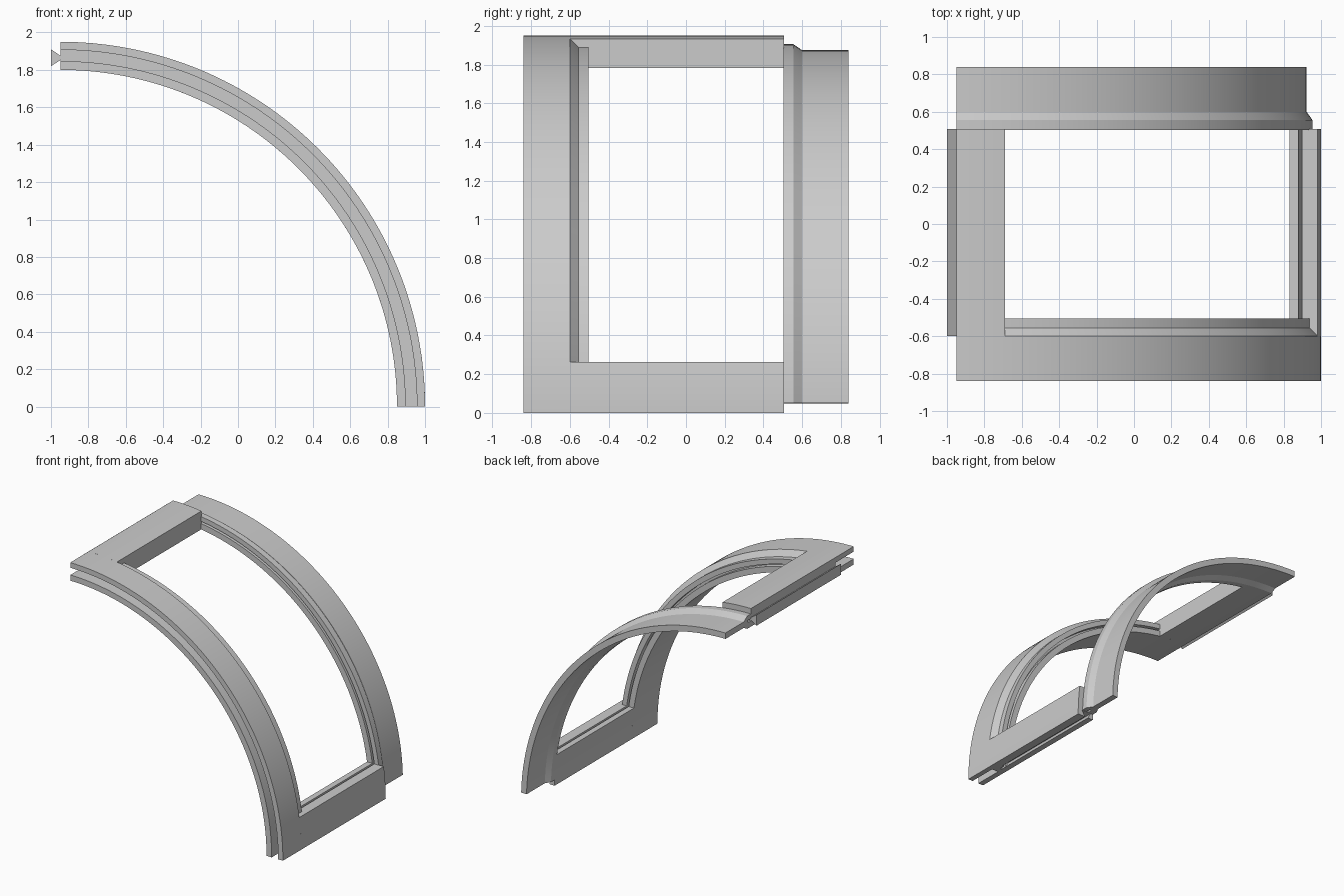
import bpy, bmesh, math

if "Cube" in bpy.data.objects:
    bpy.data.objects.remove(bpy.data.objects["Cube"])

CX = -0.95            # arch axis, running along y at z = 0
R_IN, R_OUT = 1.80, 1.95
SLIT_IN, SLIT_OUT = 1.848, 1.866
BACK = 0.507
SEGMENTS = 64

grey = bpy.data.materials.new("plain_grey")
grey.use_nodes = True
grey.diffuse_color = (0.6, 0.6, 0.6, 1)
grey.node_tree.nodes["Principled BSDF"].inputs["Base Color"].default_value = (0.6, 0.6, 0.6, 1)


def loft(name, rings):
    """Solid made by joining matching closed rings of points, capped at both ends."""
    bm = bmesh.new()
    loops = [[bm.verts.new(p) for p in ring] for ring in rings]
    n = len(loops[0])
    for a, b in zip(loops, loops[1:]):
        for i in range(n):
            j = (i + 1) % n
            bm.faces.new((a[i], a[j], b[j], b[i]))
    bm.faces.new(loops[0])
    bm.faces.new(loops[-1])
    bmesh.ops.recalc_face_normals(bm, faces=bm.faces)
    mesh = bpy.data.meshes.new(name)
    bm.to_mesh(mesh)
    bm.free()
    mesh.materials.append(grey)
    obj = bpy.data.objects.new(name, mesh)
    bpy.context.collection.objects.link(obj)
    bpy.ops.object.select_all(action="DESELECT")
    obj.select_set(True)
    bpy.context.view_layer.objects.active = obj
    bpy.ops.object.shade_smooth_by_angle(angle=math.radians(20))
    return obj


def sweep(name, profile, start):
    """Turn a (y, radius) profile about the arch axis up to the crown."""
    rings = []
    for i in range(SEGMENTS + 1):
        a = start + (math.pi / 2 - start) * i / SEGMENTS
        rings.append([(CX + r * math.cos(a), y, r * math.sin(a)) for y, r in profile])
    return loft(name, rings)


def extrude(name, outline, y0, y1):
    return loft(name, [[(x, y, z) for x, z in outline] for y in (y0, y1)])


def arc(r, a0, a1, steps=10):
    return [(CX + r * math.cos(a0 + (a1 - a0) * i / steps),
             r * math.sin(a0 + (a1 - a0) * i / steps)) for i in range(steps + 1)]


def at_height(r, z):
    return (CX + math.sqrt(r * r - z * z), z)


# Front arch: deep groove at the front, rebate and panel slit towards the opening
sweep("front_arch", [
    (-0.84, R_OUT), (-0.60, R_OUT), (-0.555, 1.907), (-0.505, 1.907),
    (-0.505, SLIT_OUT), (-0.55, SLIT_OUT), (-0.55, SLIT_IN), (-0.505, SLIT_IN),
    (-0.505, R_IN), (-0.84, R_IN), (-0.84, 1.847), (-0.60, 1.847),
    (-0.60, 1.907), (-0.84, 1.907)], 0)

# Back arch: panel slit, thick root and thin insertion plate
sweep("back_arch", [
    (BACK - 0.004, 1.905), (0.555, 1.905), (0.60, 1.874), (0.84, 1.874),
    (0.84, 1.825), (0.60, 1.825), (0.555, R_IN), (BACK - 0.004, R_IN),
    (BACK - 0.004, SLIT_IN), (0.545, SLIT_IN), (0.545, SLIT_OUT),
    (BACK - 0.004, SLIT_OUT)], math.asin(0.05 / 1.85))

# Bottom rail with panel slit above and flared groove below
TOP = 0.262
rail = arc(R_OUT, 0, math.asin(TOP / R_OUT))
rail += [at_height(SLIT_OUT, TOP), at_height(SLIT_OUT, 0.1),
         at_height(SLIT_IN, 0.1), at_height(SLIT_IN, TOP)]
rail += arc(R_IN, math.asin(TOP / R_IN), 0)
rail += [(CX + 1.85, 0), (CX + 1.82, 0.05), (CX + 1.91, 0.05), (CX + 1.88, 0)]
extrude("bottom_rail", rail, -0.60, BACK)

# Top rail with plain inner face
def angle_at(r):
    return math.acos(0.26 / r)

extrude("top_rail", arc(R_OUT, angle_at(R_OUT), math.pi / 2)
        + arc(R_IN, math.pi / 2, angle_at(R_IN)), -0.60, BACK)

# Flared tongue on the end of the top rail
extrude("end_tongue", [(-1.0, 1.82), (-1.0, 1.91), (CX, 1.876), (CX, 1.852)], -0.60, BACK)
